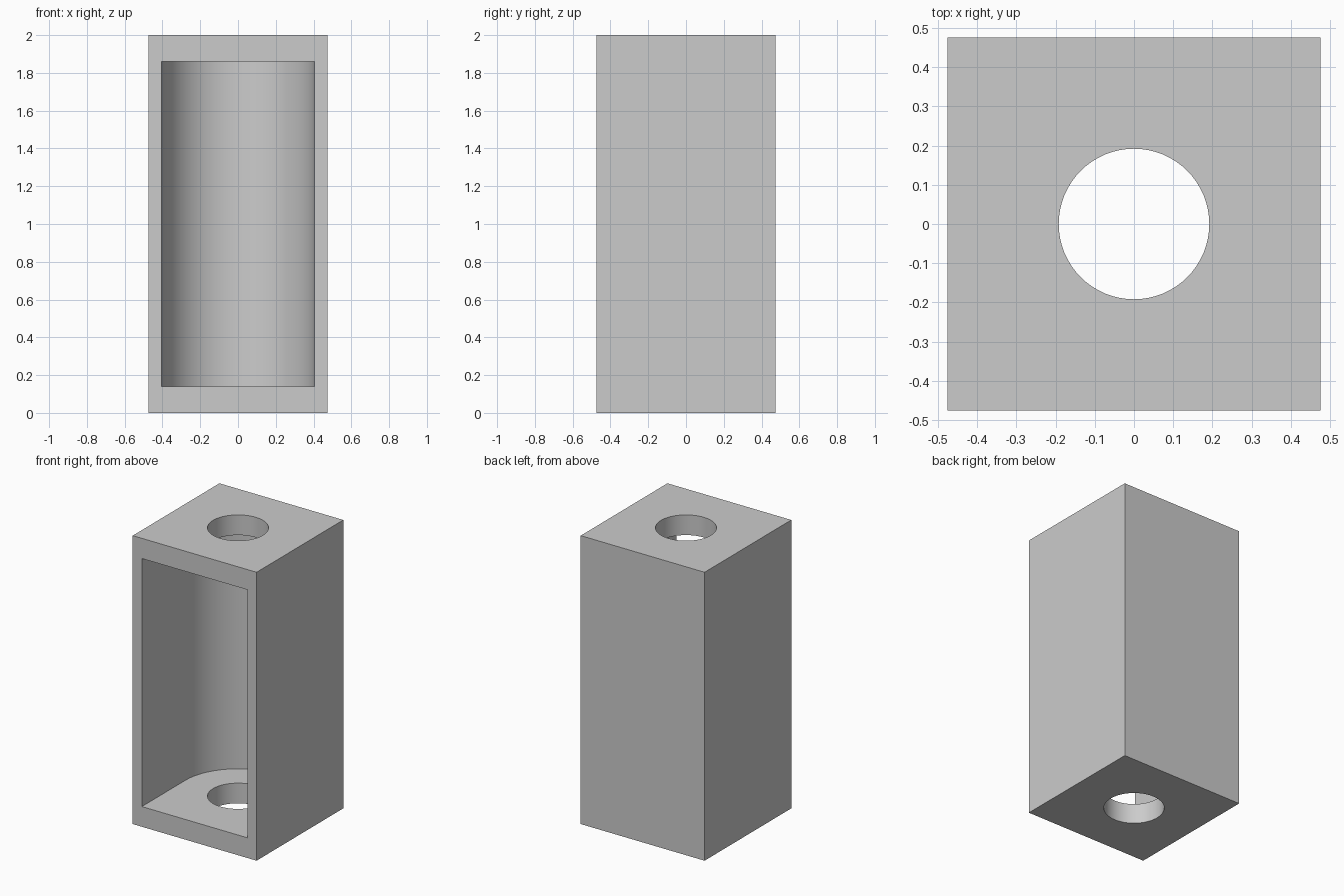
import bpy, bmesh
from math import sin, cos, pi, radians

cube = bpy.data.objects.get("Cube")
if cube:
    bpy.data.objects.remove(cube, do_unlink=True)

HALF, HEIGHT = 0.475, 2.0        # outer block
WALL_R, PLATE = 0.405, 0.14      # cavity radius, end plate thickness
HOLE_R = 0.192

grey = bpy.data.materials.new("plain grey")
grey.use_nodes = True
colour = (0.6, 0.6, 0.6, 1)
grey.diffuse_color = colour
grey.node_tree.nodes["Principled BSDF"].inputs["Base Color"].default_value = colour


def prism(name, outline, z0, z1):
    """Extrude a counter-clockwise outline from z0 to z1."""
    bm = bmesh.new()
    base = bm.faces.new([bm.verts.new((x, y, z0)) for x, y in outline])
    top = bmesh.ops.extrude_face_region(bm, geom=[base])["geom"]
    verts = [v for v in top if isinstance(v, bmesh.types.BMVert)]
    bmesh.ops.translate(bm, verts=verts, vec=(0, 0, z1 - z0))
    bmesh.ops.recalc_face_normals(bm, faces=bm.faces)
    mesh = bpy.data.meshes.new(name)
    bm.to_mesh(mesh)
    bm.free()
    mesh.materials.append(grey)
    obj = bpy.data.objects.new(name, mesh)
    bpy.context.collection.objects.link(obj)
    return obj


def arc(radius, sweep, steps):
    return [(radius * cos(sweep * i / steps), radius * sin(sweep * i / steps))
            for i in range(steps + 1)]


# Square outer block
housing = prism("housing", [(-HALF, -HALF), (HALF, -HALF), (HALF, HALF), (-HALF, HALF)], 0, HEIGHT)

# Cavity open at the front with a half-round back, and a bore through both ends
front = -HALF - 0.1
cavity = prism("cavity_cutter", [(-WALL_R, front), (WALL_R, front)] + arc(WALL_R, pi, 48),
               PLATE, HEIGHT - PLATE)
bore = prism("bore_cutter", arc(HOLE_R, 2 * pi, 64)[:-1], -0.1, HEIGHT + 0.1)

bpy.context.view_layer.objects.active = housing
for cutter in (cavity, bore):
    cutter.hide_render = True
    mod = housing.modifiers.new("cut", "BOOLEAN")
    mod.operation = "DIFFERENCE"
    mod.solver = "EXACT"
    mod.object = cutter
    bpy.ops.object.modifier_apply(modifier=mod.name)
    bpy.data.objects.remove(cutter, do_unlink=True)

# Smooth the round walls, keep the corners sharp
bpy.ops.object.select_all(action="DESELECT")
housing.select_set(True)
bpy.ops.object.shade_smooth_by_angle(angle=radians(30))
